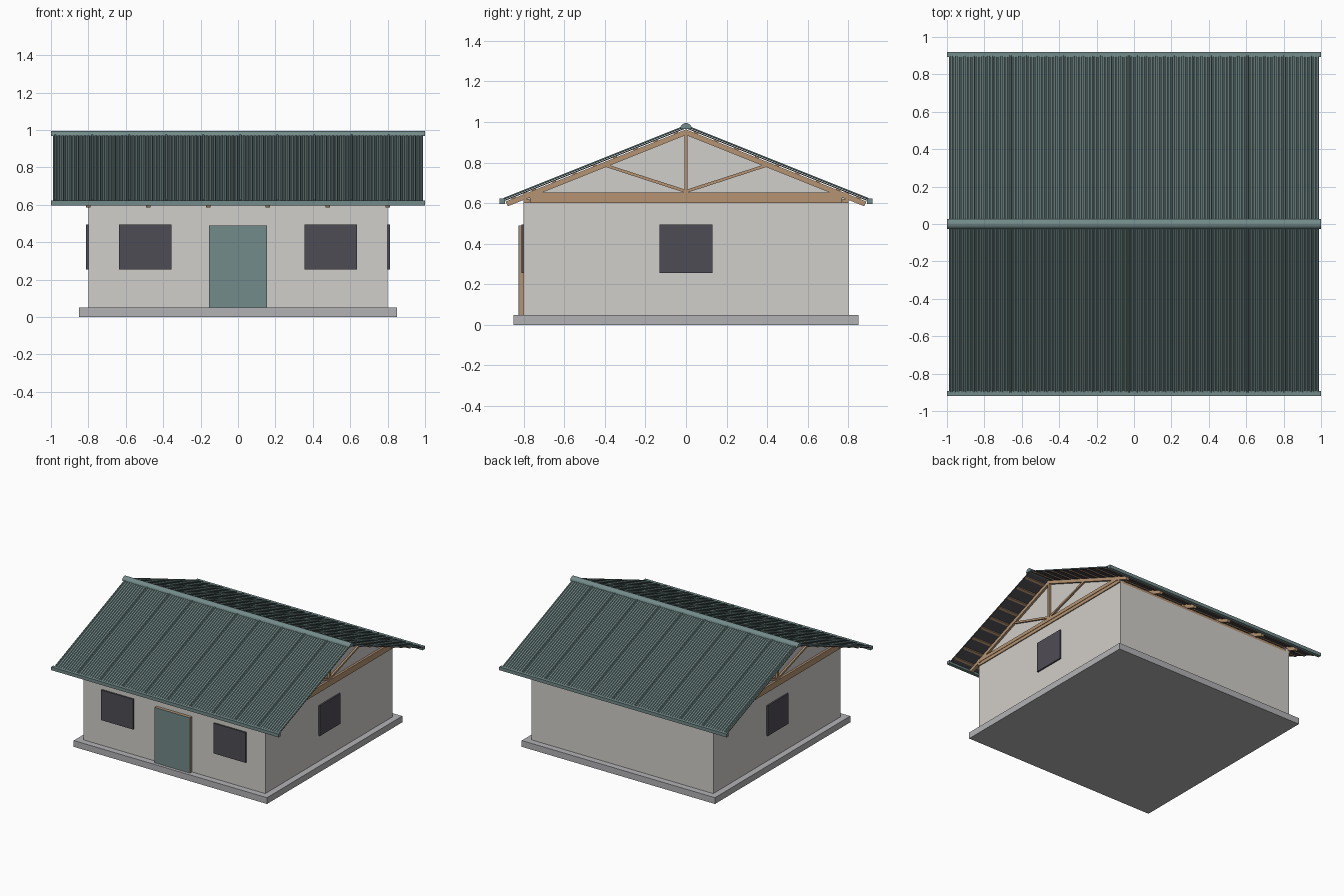
import bpy, bmesh, math

cube = bpy.data.objects.get("Cube")
if cube:
    bpy.data.objects.remove(cube, do_unlink=True)


def material(name, srgb):
    col = [((c + 0.055) / 1.055) ** 2.4 for c in srgb] + [1.0]
    m = bpy.data.materials.new(name)
    m.use_nodes = True
    m.diffuse_color = col
    m.node_tree.nodes["Principled BSDF"].inputs["Base Color"].default_value = col
    return m


PLASTER = material("plaster", (0.82, 0.81, 0.79))
CONCRETE = material("concrete", (0.70, 0.70, 0.71))
TEAL = material("teal_metal", (0.45, 0.545, 0.54))
WOOD = material("timber", (0.71, 0.58, 0.45))
DARK = material("dark_grey", (0.31, 0.30, 0.33))

SLOPE = 0.4  # roof fall per unit of depth


def finish(name, bm, mat):
    bmesh.ops.recalc_face_normals(bm, faces=bm.faces)
    me = bpy.data.meshes.new(name)
    bm.to_mesh(me)
    bm.free()
    me.materials.append(mat)
    ob = bpy.data.objects.new(name, me)
    bpy.context.collection.objects.link(ob)
    return ob


def prism(name, yz, x0, x1, mat):
    """Extrude a (y, z) outline along x."""
    bm = bmesh.new()
    face = bm.faces.new([bm.verts.new((x0, y, z)) for y, z in yz])
    ext = bmesh.ops.extrude_face_region(bm, geom=[face])["geom"]
    moved = [v for v in ext if isinstance(v, bmesh.types.BMVert)]
    bmesh.ops.translate(bm, verts=moved, vec=(x1 - x0, 0, 0))
    return finish(name, bm, mat)


def box(name, x0, x1, y0, y1, z0, z1, mat):
    return prism(name, [(y0, z0), (y1, z0), (y1, z1), (y0, z1)], x0, x1, mat)


def pitched(name, side, y0, y1, low, high, x0, x1, mat):
    """Sloping slab between two heights measured at the ridge line."""
    lean = (high - low) * SLOPE
    yz = [(y0, low - SLOPE * y0), (y1, low - SLOPE * y1),
          (y1 + lean, high - SLOPE * (y1 + lean)), (y0, high - SLOPE * y0)]
    return prism(name, [(side * y, z) for y, z in yz], x0, x1, mat)


# Slab and walls
box("floor_slab", -0.85, 0.85, -0.85, 0.85, 0, 0.05, CONCRETE)
box("walls", -0.8, 0.8, -0.8, 0.8, 0.05, 0.6, PLASTER)

# Door and windows
box("door_frame", -0.155, 0.155, -0.82, -0.8, 0.05, 0.49, WOOD)
box("door_panel", -0.155, 0.155, -0.826, -0.82, 0.05, 0.49, TEAL)
for side, label in ((-1, "right"), (1, "left")):
    xs = sorted((side * 0.355, side * 0.635))
    box("front_window_" + label, *xs, -0.812, -0.8, 0.255, 0.495, DARK)
    xs = sorted((side * 0.8, side * 0.812))
    box("side_window_" + label, *xs, -0.13, 0.13, 0.255, 0.495, DARK)

    # Gable infill and the plate under the gable truss
    xs = sorted((side * 0.77, side * 0.795))
    gable = [(-0.8, 0.6), (0.8, 0.6), (0.8, 0.63), (0, 0.95), (-0.8, 0.63)]
    prism("gable_" + label, gable, *xs, PLASTER)
    xs = sorted((side * 0.78, side * 0.808))
    box("gable_plate_" + label, *xs, -0.77, 0.77, 0.6, 0.625, WOOD)

for side, label in ((-1, "front"), (1, "back")):
    ys = sorted((side * 0.772, side * 0.8))
    box("wall_plate_" + label, -0.81, 0.81, *ys, 0.6, 0.62, WOOD)

# Six roof trusses
for i in range(6):
    x = -0.8 + 0.32 * i
    x0, x1 = x - 0.012, x + 0.012
    box("truss_chord", x0, x1, -0.8, 0.8, 0.625, 0.652, WOOD)
    box("truss_post", x0, x1, -0.008, 0.008, 0.65, 0.94, WOOD)
    for side in (-1, 1):
        pitched("truss_rafter", side, 0, 0.878, 0.936, 0.964, x0, x1, WOOD)
        brace = [(0, 0.65), (0.4, 0.78), (0.385, 0.79), (0, 0.666)]
        prism("truss_brace", [(side * y, z) for y, z in brace],
              x0 + 0.003, x1 - 0.003, WOOD)


def corrugated_sheet(name, side):
    """Ten ribbed sheets with a raised lap rib at each joint."""
    sheets, ribs, width = 10, 10, 1.98
    pitch = width / (sheets * ribs)
    profile = []
    for r in range(sheets * ribs):
        top = 0.986 if r % ribs == 0 else 0.982
        for t, z in ((0, 0.976), (0.3, 0.976), (0.45, top), (0.85, top)):
            profile.append((-width / 2 + (r + t) * pitch, z))
    profile.append((width / 2, 0.976))
    bm = bmesh.new()
    rows = [[bm.verts.new((x, side * y, z - SLOPE * y)) for x, z in profile]
            for y in (0, 0.9)]
    for a, b, c, d in zip(rows[0], rows[0][1:], rows[1][1:], rows[1]):
        bm.faces.new((a, d, c, b) if side < 0 else (a, b, c, d))
    return finish(name, bm, TEAL)


# Roof covering, battens and gutters
for side, label in ((-1, "front"), (1, "back")):
    for k in range(9):
        y = 0.04 + 0.1 * k
        pitched("batten_" + label, side, y, y + 0.018, 0.962, 0.970,
                -0.985, 0.985, WOOD)
    pitched("roof_underlay_" + label, side, 0, 0.895, 0.969, 0.974,
            -0.99, 0.99, DARK)
    corrugated_sheet("roof_sheet_" + label, side)
    ys = sorted((side * 0.893, side * 0.919))
    box("gutter_" + label, -1, 1, *ys, 0.596, 0.622, TEAL)

# Rounded ridge cap
arc = [(0.028 * math.cos(math.pi * i / 12), 0.967 + 0.028 * math.sin(math.pi * i / 12))
       for i in range(13)]
cap = prism("ridge_cap", arc, -1, 1, TEAL)
bpy.ops.object.select_all(action="DESELECT")
cap.select_set(True)
bpy.context.view_layer.objects.active = cap
bpy.ops.object.shade_smooth_by_angle(angle=math.radians(35))
